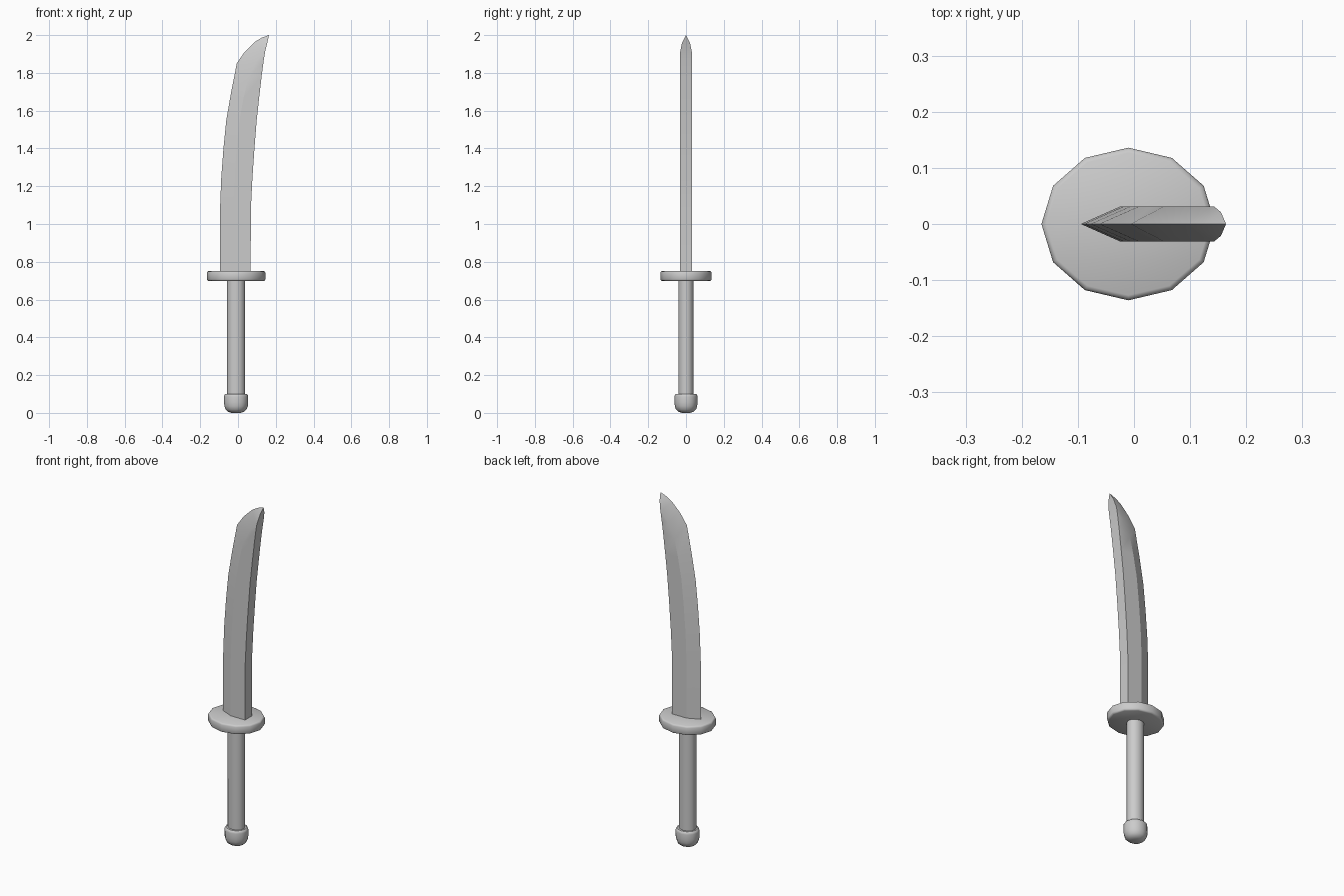
import bpy, bmesh, math

if "Cube" in bpy.data.objects:
    bpy.data.objects.remove(bpy.data.objects["Cube"])

CX = -0.01   # axis of the hilt


def finish(name, bm, angle):
    bmesh.ops.remove_doubles(bm, verts=bm.verts, dist=1e-5)
    bmesh.ops.dissolve_degenerate(bm, edges=bm.edges, dist=1e-5)
    bmesh.ops.recalc_face_normals(bm, faces=bm.faces)
    me = bpy.data.meshes.new(name)
    bm.to_mesh(me)
    bm.free()
    ob = bpy.data.objects.new(name, me)
    bpy.context.collection.objects.link(ob)
    bpy.ops.object.select_all(action='DESELECT')
    ob.select_set(True)
    bpy.context.view_layer.objects.active = ob
    bpy.ops.object.shade_smooth_by_angle(angle=math.radians(angle))
    return ob


def loft(bm, rings):
    """Skin a list of closed rings of points and cap both ends."""
    vr = [[bm.verts.new(p) for p in r] for r in rings]
    n = len(vr[0])
    for a, b in zip(vr, vr[1:]):
        for i in range(n):
            j = (i + 1) % n
            bm.faces.new((a[i], a[j], b[j], b[i]))
    bm.faces.new(vr[0])
    bm.faces.new(vr[-1])


def oval(name, profile, sides=12, angle=40):
    """Oval turned part; profile rows are (rx, ry, z)."""
    bm = bmesh.new()
    steps = [2 * math.pi * i / sides for i in range(sides)]
    loft(bm, [[(CX + rx * math.cos(t), ry * math.sin(t), z) for t in steps]
              for rx, ry, z in profile])
    return finish(name, bm, angle)


# Pommel, grip and hand guard
oval("pommel", [(.024, .022, 0), (.042, .039, .006), (.055, .053, .018),
                (.062, .059, .036), (.064, .061, .055), (.064, .061, .086),
                (.062, .059, .095), (.056, .053, .1)])
oval("grip", [(.048, .041, .09), (.048, .041, .71)])
oval("guard", [(.146, .127, .698), (.152, .133, .701), (.155, .136, .707),
               (.155, .136, .742), (.152, .133, .748), (.146, .127, .751)])

# Blade sections: edge (x, z), ridge (x, z, half width), spine (x, z, half width)
T = .031
sections = [((x, z), (x + .07, z, T), (s, z, T)) for x, z, s in [
    (-.095, .74, .067), (-.095, 1.08, .068), (-.089, 1.24, .076),
    (-.077, 1.4, .087), (-.062, 1.55, .099)]]
sections += [
    ((-.036, 1.7), (.03, 1.67, T), (.112, 1.67, T)),
    ((-.006, 1.852), (.053, 1.77, T), (.126, 1.79, T)),
    ((.036, 1.912), (.095, 1.855, T), (.136, 1.865, T)),
    ((.09, 1.965), (.138, 1.908, T), (.143, 1.91, T)),
    ((.125, 1.986), (.154, 1.96, .021), (.155, 1.96, .021)),
    ((.164, 2.0), (.164, 2.0, 0), (.164, 2.0, 0))]
bm = bmesh.new()
loft(bm, [[(e[0], 0, e[1]), (r[0], -r[2], r[1]), (s[0], -s[2], s[1]),
           (s[0], s[2], s[1]), (r[0], r[2], r[1])] for e, r, s in sections[:-1]])
# Pull the open end cap to the point
bm.faces.ensure_lookup_table()
cap = bm.faces[-1]
tip = sections[-1][0]
bmesh.ops.poke(bm, faces=[cap])
bm.verts.ensure_lookup_table()
bm.verts[-1].co = (tip[0], 0, tip[1])
finish("blade", bm, 20)
